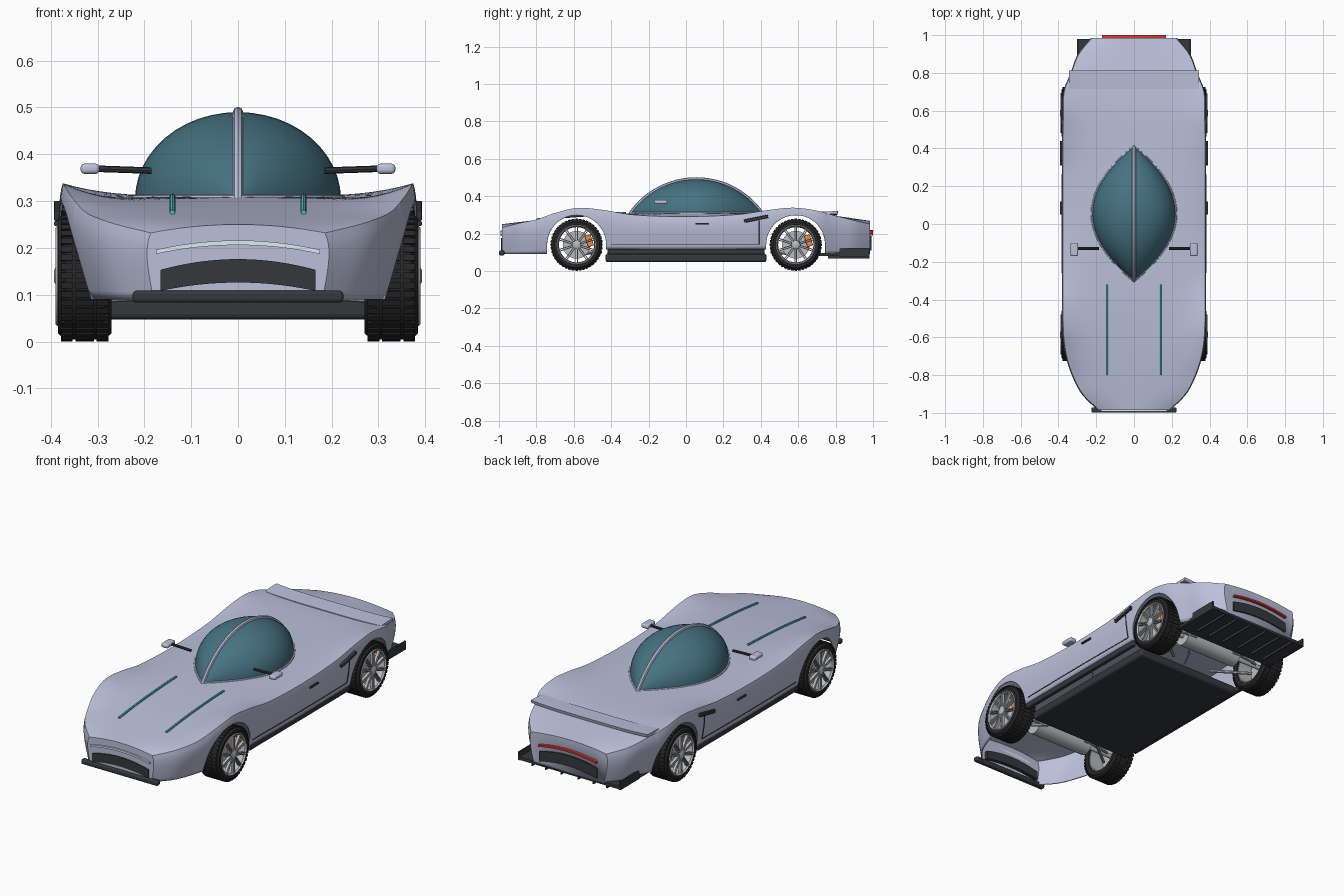
import bpy, bmesh, math
from mathutils import Matrix, Vector

if "Cube" in bpy.data.objects:
    bpy.data.objects.remove(bpy.data.objects["Cube"])

def material(name, c):
    m = bpy.data.materials.new(name)
    m.diffuse_color = (*c, 1)
    m.use_nodes = True
    m.node_tree.nodes["Principled BSDF"].inputs["Base Color"].default_value = m.diffuse_color
    return m

PAINT = material("paint", (0.50, 0.53, 0.70))
DARK = material("dark", (0.035, 0.04, 0.045))
RUBBER = material("rubber", (0.02, 0.02, 0.022))
GLASS = material("glass", (0.06, 0.17, 0.22))
CYAN = material("cyan", (0.1, 0.55, 0.6))
RED = material("red", (0.7, 0.04, 0.03))
ORANGE = material("orange", (0.9, 0.25, 0.05))
LAMP = material("lamp", (0.7, 0.85, 0.9))
METAL = material("metal", (0.5, 0.52, 0.54))

def finish(name, bm, mat, mirror=False, bevel=0, solid=0):
    bmesh.ops.recalc_face_normals(bm, faces=bm.faces)
    me = bpy.data.meshes.new(name)
    bm.to_mesh(me); bm.free()
    ob = bpy.data.objects.new(name, me)
    bpy.context.collection.objects.link(ob)
    me.materials.append(mat)
    if solid:
        md = ob.modifiers.new("solid", 'SOLIDIFY'); md.thickness = solid; md.offset = -1
    if bevel:
        md = ob.modifiers.new("bevel", 'BEVEL'); md.width = bevel; md.segments = 3
    if mirror:
        ob.modifiers.new("mirror", 'MIRROR')
    bpy.ops.object.select_all(action='DESELECT')
    ob.select_set(True)
    bpy.context.view_layer.objects.active = ob
    bpy.ops.object.shade_smooth_by_angle(angle=math.radians(35))
    return ob

def grid(bm, rows, closed=False):
    vs = [[bm.verts.new(p) for p in r] for r in rows]
    for a, b in zip(vs, vs[1:]):
        n = len(a)
        for i in range(n if closed else n - 1):
            j = (i + 1) % n
            bm.faces.new((a[i], a[j], b[j], b[i]))
    return vs

def add_box(bm, c, s, rot=Matrix()):
    bmesh.ops.create_cube(bm, size=1, matrix=Matrix.Translation(c) @ rot @ Matrix.Diagonal((*s, 1)))

def box(name, c, s, mat, mirror=False, bevel=0, tilt=0):
    bm = bmesh.new()
    add_box(bm, c, s, Matrix.Rotation(tilt, 4, 'X'))
    return finish(name, bm, mat, mirror, bevel)

def tube(name, pts, r, mat, mirror=False, sides=8):
    bm, rows = bmesh.new(), []
    pts = [Vector(p) for p in pts]
    for i, p in enumerate(pts):
        d = (pts[min(i + 1, len(pts) - 1)] - pts[max(i - 1, 0)]).normalized()
        u = d.cross(Vector((0, 0, 1)) if abs(d.z) < 0.95 else Vector((1, 0, 0))).normalized()
        w = d.cross(u)
        rows.append([p + r * (u * math.cos(a) + w * math.sin(a))
                     for a in (2 * math.pi * k / sides for k in range(sides))])
    vs = grid(bm, rows, True)
    bm.faces.new(vs[0]); bm.faces.new(vs[-1])
    return finish(name, bm, mat, mirror)

def lathe(name, prof, y, z, mat, segs=56):
    bm = bmesh.new()
    ang = [2 * math.pi * k / segs for k in range(segs)]
    grid(bm, [[(x, y + r * math.cos(a), z + r * math.sin(a)) for a in ang]
              for x, r in prof + prof[:1]], True)
    bmesh.ops.remove_doubles(bm, verts=bm.verts, dist=1e-5)
    return finish(name, bm, mat, True)

def band(name, half, top, bot, y0, y1, mat, n=20):
    # bowed panel on the nose or tail; top/bot = (centre z, edge z)
    bm, rows = bmesh.new(), []
    for i in range(n + 1):
        t = 2 * i / n - 1
        zt, zb = (e[0] + (e[1] - e[0]) * t * t for e in (top, bot))
        rows.append([(half * t, y0, zb), (half * t, y1, zb), (half * t, y1, zt), (half * t, y0, zt)])
    vs = grid(bm, rows, True)
    bm.faces.new(vs[0]); bm.faces.new(vs[-1])
    return finish(name, bm, mat)

def smooth(keys, y):
    # cubic curve through (y, value) keys
    def slope(i):
        a, b = keys[max(i - 1, 0)], keys[min(i + 1, len(keys) - 1)]
        return (b[1] - a[1]) / (b[0] - a[0])
    for i in range(len(keys) - 1):
        (a, p), (b, q) = keys[i], keys[i + 1]
        if y <= b or i == len(keys) - 2:
            h = b - a; t = (y - a) / h
            return ((2*t**3 - 3*t*t + 1) * p + (t**3 - 2*t*t + t) * h * slope(i)
                    + (3*t*t - 2*t**3) * q + (t**3 - t*t) * h * slope(i + 1))

WIDTH = [(-.985, .2), (-.9, .285), (-.8, .338), (-.7, .37), (-.58, .387), (-.3, .39), (.3, .39),
         (.58, .388), (.7, .383), (.8, .345), (.9, .305), (.985, .235)]
CREST = [(-.985, .232), (-.88, .258), (-.8, .275), (-.7, .31), (-.58, .337), (-.45, .327), (-.28, .3),
         (0, .29), (.28, .302), (.45, .327), (.58, .338), (.7, .322), (.8, .295), (.985, .25)]
CENTRE = [(-.985, .25), (-.8, .272), (-.6, .292), (-.3, .308), (.4, .31), (.7, .305), (.985, .268)]
INSET = [(-.985, .02), (-.74, .045), (-.4, .035), (.4, .035), (.74, .05), (.985, .03)]
AXLES, R = (-.585, .587), .158

def side_x(y, z):
    s = max(0, min(1, (z - .09) / (smooth(CREST, y) - .09)))
    return smooth(WIDTH, y) - smooth(INSET, y) * (1 - s) ** 1.5 - .014 * s ** 5

def top_z(x, y):
    c, m = smooth(CREST, y), smooth(CENTRE, y)
    f = max(0, x) / side_x(y, c)
    return m + (c - m) * f ** (4 if abs(y) < .75 else 4 - 2 * (abs(y) - .75) / .235)

def bottom(y):
    for a in AXLES:
        if abs(y - a) < R:
            return .14 + math.sqrt(R * R - (y - a) ** 2)
    return .115 if abs(y) < .6 else .09

# Body shell, lofted lengthwise with open wheel arches
ys = [-.985 + 1.97 * i / 80 for i in range(81)]
for a in AXLES:
    ys = [y for y in ys if abs(y - a) > R + .004]
    ys += [a + R * .9999 * math.cos(math.pi * k / 28) for k in range(29)] + [a - R - .0004, a + R + .0004]
rows = []
for y in sorted(ys):
    c, b = smooth(CREST, y), bottom(y)
    half = []
    for k in range(11):
        z = b + (c - b) * k / 10
        half.append((side_x(y, z), y, z))
    xc = half[-1][0]
    half += [(xc * (1 - k / 14), y, top_z(xc * (1 - k / 14), y)) for k in range(1, 15)]
    rows.append(half + [(-x, yy, z) for x, yy, z in half[-2::-1]])
bm = bmesh.new()
vs = grid(bm, rows)
bm.faces.new(vs[0]); bm.faces.new(vs[-1])
finish("body_shell", bm, PAINT, solid=.006)

# Canopy: lens-shaped dome with a spine and base frame
Y0, HALF, Z0, RAD = .055, .355, .303, .427
def arc(t):
    return math.sqrt(RAD ** 2 - (HALF * t) ** 2) - (RAD - .187)
ts = [math.sin(math.pi / 2 * (i / 16 - 1)) for i in range(33)]
bm = bmesh.new()
grid(bm, [[(.22 * (1 - t * t) * math.sin(a), Y0 + HALF * t, Z0 + max(0, arc(t)) * math.cos(a))
           for a in (math.pi * (k / 24 - .5) for k in range(25))] for t in ts])
bmesh.ops.remove_doubles(bm, verts=bm.verts, dist=1e-5)
finish("canopy_glass", bm, GLASS)
tube("canopy_spine", [(0, Y0 + HALF * t, Z0 + arc(t)) for t in ts], .011, PAINT)
tube("canopy_frame", [(.222 * (1 - t * t), Y0 + HALF * t, Z0 + .004) for t in ts], .007, PAINT, True)

# Mirrors and hood strips
tube("mirror_stalk", [(.185, -.13, .365), (.30, -.13, .369)], .007, DARK, True)
box("mirror_head", (.316, -.135, .369), (.04, .07, .022), PAINT, True, .008)
tube("hood_strip", [(.14, -.8 + .04 * i, top_z(.14, -.8 + .04 * i) + .003) for i in range(13)], .006, CYAN, True)

# Nose details
band("front_light_bar", .175, (.216, .196), (.206, .187), -.993, -.98, LAMP)
band("front_intake", .166, (.176, .153), (.126, .108), -.990, -.96, DARK)
box("front_splitter", (0, -.985, .096), (.45, .028, .026), DARK, False, .008)

# Tail details
band("rear_light_bar", .17, (.218, .2), (.208, .19), .98, 1.0, RED)
band("rear_intake", .17, (.186, .162), (.13, .11), .97, .992, DARK)
box("rear_diffuser", (0, .845, .088), (.6, .27, .016), DARK)
box("diffuser_end_plate", (.297, .9, .1), (.008, .16, .045), DARK, True)
for x in (.05, .14, .22):
    box("diffuser_fin", (x, .87, .077), (.006, .22, .02), DARK, True)

# Tail spoiler lip
bm, rows = bmesh.new(), []
for i in range(25):
    x = .343 * (i / 12 - 1)
    lift = .008 * abs(x / .343) ** 4
    z = .308 + lift
    rows.append([(x, .715, z - .01), (x, .808, z - .012), (x, .812, z + .004), (x, .77, z + .003), (x, .715, z)])
vs = grid(bm, rows, True)
bm.faces.new(vs[0]); bm.faces.new(vs[-1])
finish("tail_spoiler", bm, PAINT)

# Side details
box("side_sill", (.352, 0, .103), (.024, .84, .028), DARK, True, .004)
tube("door_lower_seam", [(side_x(y, .143), y, .143) for y in (-.4, -.2, 0, .2, .39)], .0025, DARK, True, 6)
tube("door_rear_seam", [(side_x(.39, z), .39, z) for z in (.143, .18, .22, .27)], .003, DARK, True, 6)
box("side_vent", (.385, .375, .279), (.016, .13, .018), DARK, True, .003, .2)
box("door_handle", (.388, .085, .252), (.01, .07, .01), DARK, True, .003)

# Floor and drive units
box("floor_tray", (0, 0, .07), (.62, .86, .046), DARK, False, .012)
for label, y in zip(("front", "rear"), AXLES):
    tube(label + "_motor", [(-.17, y, .14), (.17, y, .14)], .05, METAL, False, 24)
    tube(label + "_axle", [(.15, y, .14), (.36, y, .14)], .012, METAL, True, 12)
    tube(label + "_lower_arm", [(.12, y - math.copysign(.13, y), .10), (.29, y, .09)], .008, METAL, True)
    tube(label + "_tie_rod", [(.12, y + .05, .13), (.29, y + .03, .13)], .006, METAL, True)

# Wheels
    lathe(label + "_tyre", [(.272, .1), (.270, .122), (.285, .136), (.37, .136), (.385, .122), (.384, .104)], y, .14, RUBBER)
    lathe(label + "_rim", [(.278, .099), (.375, .1), (.386, .107), (.39, .103), (.382, .097), (.278, .094)], y, .14, METAL)
    lathe(label + "_hub", [(.36, .0), (.36, .024), (.388, .022), (.393, .012), (.393, .0)], y, .14, METAL, 24)
    lathe(label + "_brake_disc", [(.342, .0), (.342, .074), (.352, .074), (.352, .0)], y, .14, METAL, 40)
    centre = Vector((0, y, .14))
    bm = bmesh.new()
    for k in range(10):
        rot = Matrix.Rotation(2 * math.pi * k / 10, 4, 'X')
        for off in (-.0045, .0045):
            add_box(bm, centre + rot @ Vector((.379, off, .059)), (.014, .005, .082), rot)
    finish(label + "_spokes", bm, METAL, True)
    bm = bmesh.new()
    for k in range(44):
        rot = Matrix.Rotation(2 * math.pi * k / 44, 4, 'X')
        for x, w in ((.2895, .025), (.3275, .04), (.3655, .025)):
            add_box(bm, centre + rot @ Vector((x, 0, .1365)), (w, .014, .006), rot)
    finish(label + "_tread", bm, RUBBER, True)
    box(label + "_caliper", (.352, y + .068, .162), (.034, .032, .062), ORANGE, True, .005, -.3 + .6)
